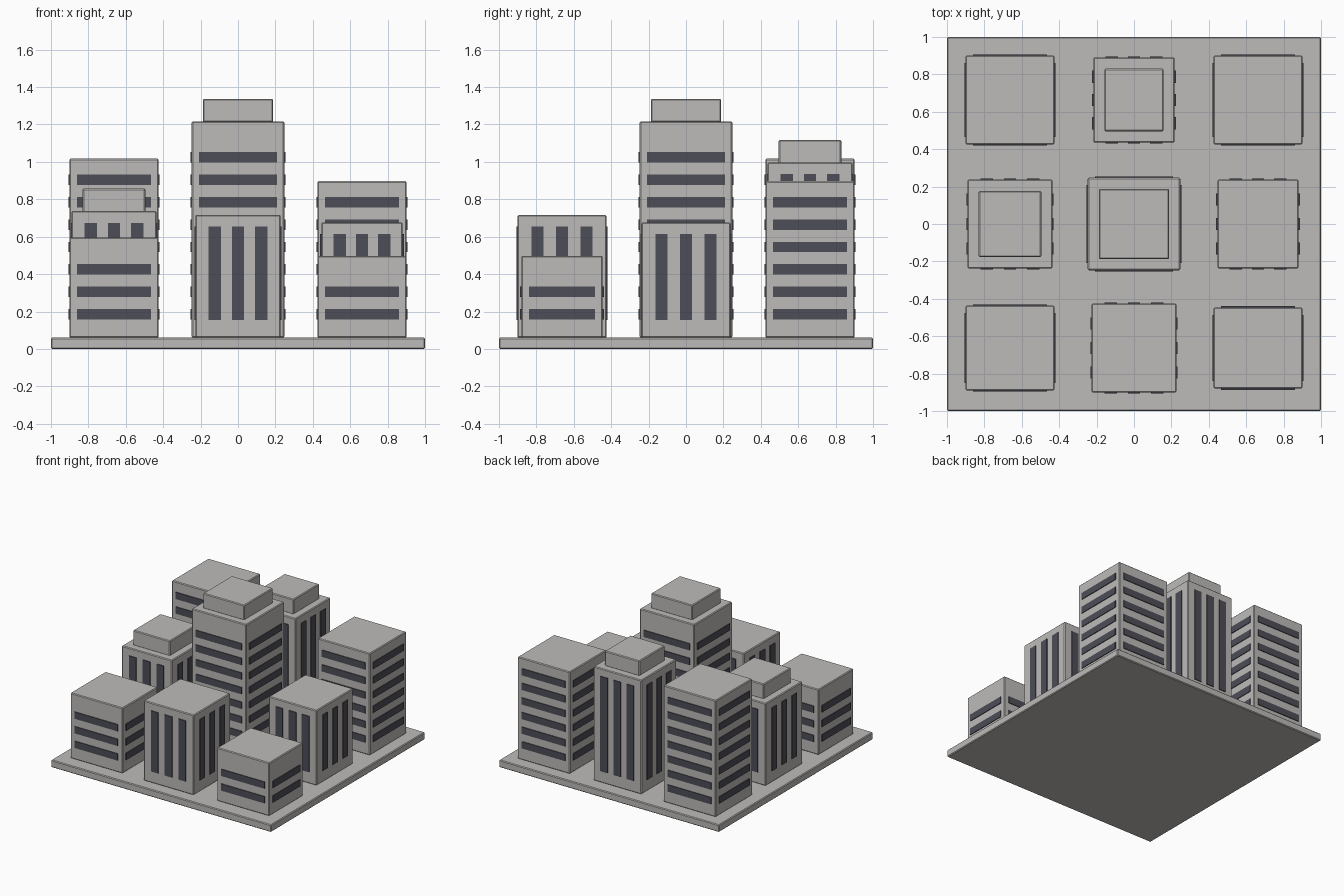
import bpy

if "Cube" in bpy.data.objects:
    bpy.data.objects.remove(bpy.data.objects["Cube"])

PITCH = 0.663      # distance between plots
GROUND = 0.06      # top of the base slab
PLATE = 0.006      # how far windows stand proud of the walls


def material(name, colour):
    m = bpy.data.materials.new(name)
    m.diffuse_color = (*colour, 1)
    m.use_nodes = True
    m.node_tree.nodes["Principled BSDF"].inputs["Base Color"].default_value = m.diffuse_color
    return m


concrete = material("light_concrete", (0.51, 0.50, 0.485))
glass = material("dark_glass", (0.075, 0.075, 0.096))


def box(name, x0, x1, y0, y1, z0, z1, mat, bevel=0.0):
    bpy.ops.mesh.primitive_cube_add(size=1)
    ob = bpy.context.object
    ob.name = name
    ob.location = ((x0 + x1) / 2, (y0 + y1) / 2, (z0 + z1) / 2)
    ob.scale = (x1 - x0, y1 - y0, z1 - z0)
    bpy.ops.object.transform_apply(location=True, rotation=False, scale=True)
    ob.data.materials.append(mat)
    if bevel:
        mod = ob.modifiers.new("edge_bevel", 'BEVEL')
        mod.width = bevel
        mod.segments = 1
    return ob


def windows(name, cx, cy, w, d, spans):
    """Plates on all four walls; spans(width) gives (from, to, bottom, top)."""
    for s, side in ((-1, "front"), (1, "back")):
        y = cy + s * d / 2
        for a, b, z0, z1 in spans(w):
            box(f"{name}_{side}_window", cx + a, cx + b,
                y - PLATE, y + PLATE, z0, z1, glass)
    for s, side in ((-1, "left"), (1, "right")):
        x = cx + s * w / 2
        for a, b, z0, z1 in spans(d):
            box(f"{name}_{side}_window", x - PLATE, x + PLATE,
                cy + a, cy + b, z0, z1, glass)


def building(name, col, row, w, d, top, bands=0, roof=False):
    cx, cy = col * PITCH, row * PITCH
    box(name, cx - w / 2, cx + w / 2, cy - d / 2, cy + d / 2,
        GROUND, top, concrete, 0.006)

    # long horizontal window bands, or three tall vertical strips
    def horizontal(width):
        h = width / 2 - 0.04
        return [(-h, h, 0.157 + 0.12 * i, 0.213 + 0.12 * i) for i in range(bands)]

    def vertical(width):
        step = 0.275 * width
        return [(i * step - 0.033, i * step + 0.033, 0.155, top - 0.063)
                for i in (-1, 0, 1)]

    windows(name, cx, cy, w, d, horizontal if bands else vertical)

    # smaller block on the roof
    if roof:
        rw, rd = w / 2 - 0.06, d / 2 - 0.06
        box(name + "_roof_block", cx - rw, cx + rw, cy - rd, cy + rd,
            top - 0.005, top + 0.12, concrete, 0.006)


# ground slab
box("base_slab", -1, 1, -1, 1, 0, GROUND, concrete, 0.006)

# front row
building("front_left_building", -1, -1, 0.475, 0.455, 0.597, bands=3)
building("front_middle_building", 0, -1, 0.455, 0.475, 0.717)
building("front_right_building", 1, -1, 0.475, 0.435, 0.497, bands=2)
# middle row
building("middle_left_building", -1, 0, 0.455, 0.475, 0.737, roof=True)
building("central_tower", 0, 0, 0.495, 0.495, 1.217, bands=8, roof=True)
building("middle_right_building", 1, 0, 0.435, 0.475, 0.677)
# back row
building("back_left_building", -1, 1, 0.475, 0.475, 1.017, bands=7)
building("back_middle_building", 0, 1, 0.435, 0.455, 0.997, roof=True)
building("back_right_building", 1, 1, 0.475, 0.475, 0.897, bands=6)
